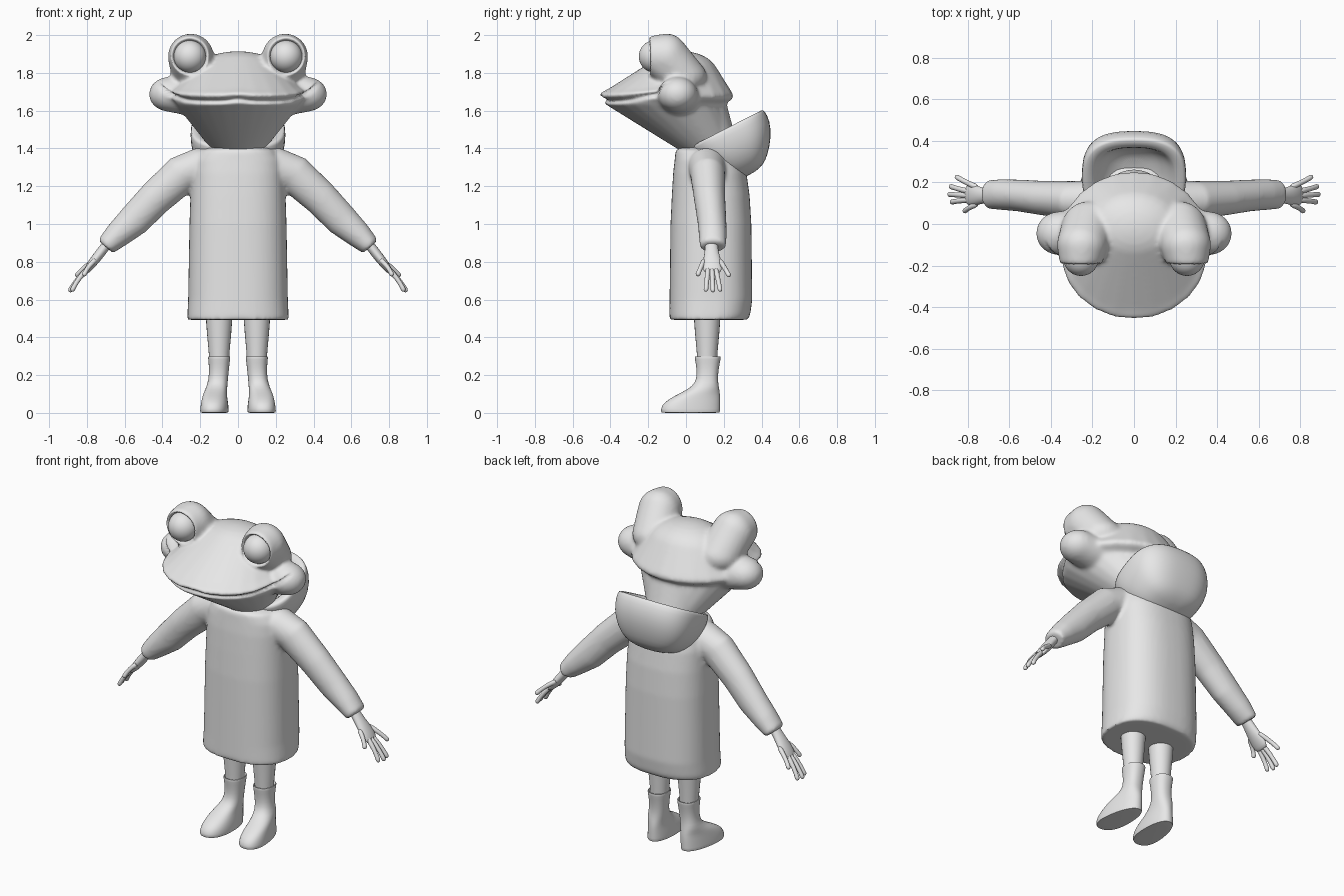
import bpy, bmesh, math
from mathutils import Vector, Matrix

cube = bpy.data.objects.get("Cube")
if cube:
    bpy.data.objects.remove(cube, do_unlink=True)

grey = bpy.data.materials.new("matte_grey")
grey.use_nodes = True
grey.diffuse_color = (0.8, 0.8, 0.8, 1)
grey.node_tree.nodes["Principled BSDF"].inputs["Base Color"].default_value = (0.8, 0.8, 0.8, 1)


def ring(center, a, b, power=2.0, count=24):
    """Superellipse loop around center, spanned by the half axes a and b."""
    pts = []
    for i in range(count):
        t = 2 * math.pi * i / count
        c, s = math.cos(t), math.sin(t)
        c = math.copysign(abs(c) ** (2 / power), c)
        s = math.copysign(abs(s) ** (2 / power), s)
        pts.append(Vector(center) + a * c + b * s)
    return pts


def loft(bm, rings):
    """Skin a list of loops and cap both ends."""
    loops = [[bm.verts.new(p) for p in r] for r in rings]
    n = len(loops[0])
    for lo, hi in zip(loops, loops[1:]):
        for i in range(n):
            bm.faces.new((lo[i], lo[(i + 1) % n], hi[(i + 1) % n], hi[i]))
    for loop in (loops[0], loops[-1]):
        mid = bm.verts.new(sum((v.co for v in loop), Vector()) / n)
        for i in range(n):
            bm.faces.new((loop[i], loop[(i + 1) % n], mid))


def tube(bm, path, side=1, count=16):
    """Path points are x, y, z, thickness, width along y."""
    pts = [Vector((p[0] * side, p[1], p[2])) for p in path]
    rings = []
    for i, p in enumerate(path):
        tan = (pts[min(i + 1, len(pts) - 1)] - pts[max(i - 1, 0)]).normalized()
        a = tan.cross(Vector((0, 1, 0))).normalized()
        rings.append(ring(pts[i], a * p[3], a.cross(tan) * p[4], 2, count))
    loft(bm, rings)


def hull(bm, *blobs, side=1):
    """Convex skin around ellipsoids given as (center, radii)."""
    tmp = bmesh.new()
    for c, r in blobs:
        m = Matrix.Translation((c[0] * side, c[1], c[2])) @ Matrix.Diagonal((*r, 1))
        bmesh.ops.create_uvsphere(tmp, u_segments=24, v_segments=14, radius=1, matrix=m)
    cloud = bmesh.new()
    verts = [cloud.verts.new(v.co) for v in tmp.verts]
    res = bmesh.ops.convex_hull(cloud, input=verts)
    inner = [g for g in res["geom_interior"] if isinstance(g, bmesh.types.BMVert)]
    bmesh.ops.delete(cloud, geom=inner, context='VERTS')
    me = bpy.data.meshes.new("hull")
    cloud.to_mesh(me)
    bm.from_mesh(me)
    bpy.data.meshes.remove(me)
    tmp.free()
    cloud.free()


def finish(bm, name, voxel=0, smooth=0, subsurf=0, angle=50):
    """Make the object, bake its modifiers and shade it smooth."""
    bmesh.ops.recalc_face_normals(bm, faces=bm.faces[:])
    me = bpy.data.meshes.new(name)
    bm.to_mesh(me)
    bm.free()
    ob = bpy.data.objects.new(name, me)
    bpy.context.collection.objects.link(ob)
    if voxel:
        mod = ob.modifiers.new("blend", 'REMESH')
        mod.mode = 'VOXEL'
        mod.voxel_size = voxel
    if smooth:
        mod = ob.modifiers.new("soften", 'SMOOTH')
        mod.factor, mod.iterations = 0.5, smooth
    if subsurf:
        mod = ob.modifiers.new("round", 'SUBSURF')
        mod.levels = mod.render_levels = subsurf
    baked = bpy.data.meshes.new_from_object(ob.evaluated_get(bpy.context.evaluated_depsgraph_get()))
    ob.modifiers.clear()
    ob.data = baked
    baked.name = name
    baked.materials.clear()
    baked.materials.append(grey)
    bpy.ops.object.select_all(action='DESELECT')
    ob.select_set(True)
    bpy.context.view_layer.objects.active = ob
    bpy.ops.object.shade_smooth_by_angle(angle=math.radians(angle))
    return ob


X, Y = Vector((1, 0, 0)), Vector((0, 1, 0))
EYE = Vector((0.255, -0.165, 1.887))

# Head: broad muzzle, jaw running into the neck, cheeks and eye mounds
bm = bmesh.new()
muzzle = ((0, -0.1, 1.677), (0.37, 0.355, 0.075))
skull = ((0, -0.02, 1.79), (0.24, 0.19, 0.125))
neck = ((0, 0.1, 1.42), (0.155, 0.155, 0.06))
hull(bm, muzzle, skull)
hull(bm, ((0, -0.12, 1.645), (0.34, 0.315, 0.05)), neck)
hull(bm, skull, ((0, 0.11, 1.45), (0.16, 0.155, 0.08)))
for s in (1, -1):
    hull(bm, ((0.362, -0.045, 1.687), (0.11, 0.105, 0.092)),
         ((0.18, -0.03, 1.66), (0.1, 0.12, 0.1)), side=s)
    hull(bm, ((0.25, -0.1, 1.886), (0.122, 0.11, 0.122)),
         ((0.255, -0.185, 1.89), (0.103, 0.025, 0.106)),
         ((0.22, -0.02, 1.78), (0.13, 0.13, 0.1)), side=s)
head = finish(bm, "head", voxel=0.011, smooth=10)

# Mouth groove under a full upper lip, and eye sockets
for v in head.data.vertices:
    x, y, z = v.co
    fade = min(1, max(0, (-0.08 - y) / 0.06))
    line = 1.652 + 0.01 * math.exp(-(x / 0.06) ** 2) + 0.035 * (abs(x) / 0.36) ** 6
    d = z - line
    push = 0.024 * math.exp(-(d / 0.013) ** 2) - 0.007 * math.exp(-((d - 0.03) / 0.018) ** 2)
    away = Vector((x, y + 0.1, 0))
    if fade and away.length > 0.15:
        v.co -= away.normalized() * push * fade
    r = math.hypot(abs(x) - EYE.x, z - EYE.z)
    if r < 0.095 and y < -0.13:
        v.co.y += 0.04 * min(1, (0.095 - r) / 0.015)

for s, label in ((1, "left"), (-1, "right")):
    # Eyeball
    bm = bmesh.new()
    bmesh.ops.create_uvsphere(bm, u_segments=32, v_segments=20, radius=0.085,
                              matrix=Matrix.Translation((EYE.x * s, EYE.y, EYE.z)))
    finish(bm, label + "_eye")

    # Hand: wrist and palm, then five fingers
    bm = bmesh.new()
    tube(bm, [(0.66, 0.135, 0.94, 0.026, 0.034), (0.71, 0.135, 0.87, 0.026, 0.033),
              (0.75, 0.137, 0.82, 0.027, 0.046), (0.785, 0.14, 0.775, 0.022, 0.054),
              (0.81, 0.142, 0.74, 0.014, 0.046)], s)
    tips = [(0.817, 0.06, 0.725), (0.88, 0.105, 0.643), (0.893, 0.143, 0.64),
            (0.885, 0.182, 0.643), (0.858, 0.23, 0.722)]
    for i, tip in enumerate(tips):
        thumb = i in (0, 4)
        base = Vector((0.755 if thumb else 0.795, 0.137 + (i - 2) * 0.02, 0.81 if thumb else 0.765))
        tip = Vector(tip)
        path = []
        for t, r in ((0, 0.016), (0.45, 0.013), (0.8, 0.0125), (0.93, 0.0145), (1, 0.007)):
            p = base.lerp(tip, t) + Vector((0.008, 0, 0.004)) * math.sin(math.pi * t)
            path.append((*p, r, r))
        tube(bm, path, s, 10)
    finish(bm, label + "_hand", subsurf=1)

    # Leg
    bm = bmesh.new()
    loft(bm, [ring((0.1 * s, 0.112, z), X * r, Y * r)
              for z, r in ((0.26, 0.052), (0.32, 0.055), (0.42, 0.064), (0.54, 0.073))])
    finish(bm, label + "_leg")

    # Boot: sole outline, instep, ankle and flared open top
    bm = bmesh.new()
    rings = []
    for z, front, back, cx, rx in ((0, -0.13, 0.18, 0.123, 0.08), (0.004, -0.135, 0.182, 0.123, 0.082),
                                   (0.04, -0.132, 0.182, 0.122, 0.08), (0.075, -0.09, 0.182, 0.121, 0.073),
                                   (0.105, -0.03, 0.18, 0.119, 0.066), (0.14, 0.035, 0.174, 0.112, 0.056),
                                   (0.18, 0.057, 0.168, 0.104, 0.051), (0.24, 0.055, 0.174, 0.1, 0.053),
                                   (0.29, 0.046, 0.185, 0.1, 0.059), (0.3, 0.046, 0.185, 0.1, 0.059),
                                   (0.3, 0.054, 0.177, 0.1, 0.052), (0.27, 0.06, 0.17, 0.1, 0.047)):
        mid, half = (front + back) / 2, (back - front) / 2
        loop = ring((cx * s, mid, z), X * rx, Y * half, 2.3)
        if z < 0.12:
            # Heel is narrower than the toe, with a waist between
            for p in loop:
                k = (p.y - mid) / half
                p.x = cx * s + (p.x - cx * s) * (0.9 - 0.14 * k) - 0.012 * s * k
        rings.append(loop)
    loft(bm, rings)
    finish(bm, label + "_boot", subsurf=1)

# Coat: straight body blended with both sleeves
bm = bmesh.new()
loft(bm, [ring((0, cy, z), X * rx, Y * ry, 2.5, 48)
          for z, cy, rx, ry in ((0.493, 0.12, 0.268, 0.207), (0.52, 0.126, 0.268, 0.214),
                                (0.6, 0.132, 0.264, 0.219), (1.0, 0.132, 0.257, 0.214),
                                (1.15, 0.131, 0.252, 0.206), (1.27, 0.126, 0.247, 0.194),
                                (1.34, 0.118, 0.235, 0.178), (1.39, 0.11, 0.2, 0.165),
                                (1.405, 0.11, 0.15, 0.14))])
for s in (1, -1):
    tube(bm, [(0.1, 0.11, 1.315, 0.09, 0.1), (0.2, 0.11, 1.305, 0.1, 0.1),
              (0.3, 0.115, 1.262, 0.103, 0.092), (0.44, 0.125, 1.135, 0.093, 0.083),
              (0.55, 0.137, 1.02, 0.087, 0.077), (0.64, 0.142, 0.94, 0.07, 0.074),
              (0.698, 0.142, 0.885, 0.054, 0.07), (0.703, 0.142, 0.88, 0.046, 0.062),
              (0.685, 0.142, 0.9, 0.036, 0.052)], s, 24)
finish(bm, "coat", voxel=0.0115, smooth=6)

# Hood: thick-rimmed bowl hanging open behind the neck
along = Vector((0, 0.89, 0.455))
up = Vector((0, -0.455, 0.89))
rim = Vector((0, 0.215, 1.508))
bm = bmesh.new()
loft(bm, [ring(rim + up * d, X * rx, along * ru, 2.7, 32)
          for d, ru, rx in ((-0.275, 0.03, 0.05), (-0.262, 0.085, 0.13), (-0.225, 0.13, 0.19),
                            (-0.15, 0.19, 0.237), (-0.07, 0.223, 0.253), (-0.008, 0.222, 0.252),
                            (0.002, 0.213, 0.243), (-0.004, 0.172, 0.2), (-0.03, 0.155, 0.18),
                            (-0.09, 0.13, 0.15), (-0.13, 0.07, 0.08))])
finish(bm, "hood", subsurf=1)
